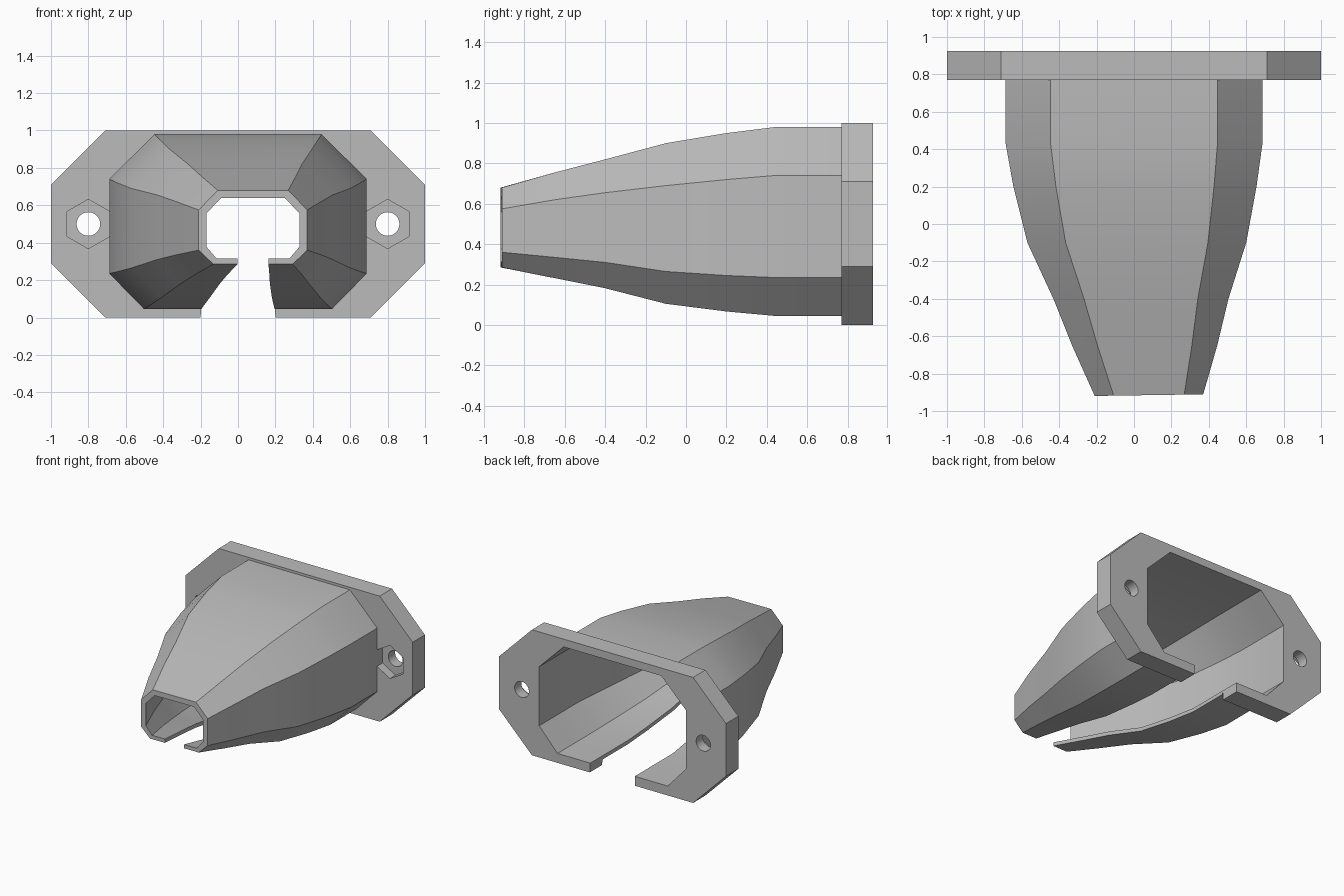
import bpy
import bmesh
import math

cube = bpy.data.objects.get("Cube")
if cube:
    bpy.data.objects.remove(cube, do_unlink=True)

grey = bpy.data.materials.new("plain grey")
grey.use_nodes = True
grey.diffuse_color = (0.5, 0.5, 0.5, 1)
grey.node_tree.nodes["Principled BSDF"].inputs["Base Color"].default_value = (0.5, 0.5, 0.5, 1)

WALL, FLOOR = 0.042, 0.03
FLANGE_FRONT, FLANGE_BACK = 0.77, 0.925


def outer_half(w, low, side_low, side_high, top):
    """Half octagon from the slot edge, round the side, to the roof corner."""
    return [(0.285 * w, low), (0.73 * w, low), (w, side_low),
            (w, side_high), (0.65 * w, top)]


def inner_half(half):
    """The same half octagon moved inward by the wall thickness."""
    (s, low), (b, _), (w, side_low), (_, side_high), (t, top) = half
    k = 0.41 * WALL
    return [(s, low + FLOOR), (b - k, low + FLOOR), (w - WALL, side_low + k),
            (w - WALL, side_high - k), (t - k, top - WALL)]


def mirrored(half, c):
    return [(c + x, z) for x, z in half] + [(c - x, z) for x, z in reversed(half)]


def loft(name, sections, cap_back):
    """Skin slotted wall sections (y, centre, outer half, inner half, lean)."""
    bm = bmesh.new()
    rings = []
    for y, c, outer, inner, lean in sections:
        pts = mirrored(outer, c) + mirrored(inner, c)[::-1]
        rings.append([bm.verts.new((x, y + lean * (x - c), z)) for x, z in pts])
    n = len(rings[0])
    for a, b in zip(rings, rings[1:]):
        for i in range(n):
            j = (i + 1) % n
            bm.faces.new((a[i], a[j], b[j], b[i]))
    for ring in [rings[0]] + ([rings[-1]] if cap_back else []):
        for i in range(n // 2 - 1):
            bm.faces.new((ring[i], ring[i + 1], ring[n - 2 - i], ring[n - 1 - i]))
    bmesh.ops.recalc_face_normals(bm, faces=bm.faces)
    mesh = bpy.data.meshes.new(name)
    bm.to_mesh(mesh)
    bm.free()
    mesh.materials.append(grey)
    obj = bpy.data.objects.new(name, mesh)
    bpy.context.collection.objects.link(obj)
    return obj


def activate(obj):
    bpy.ops.object.select_all(action='DESELECT')
    obj.select_set(True)
    bpy.context.view_layer.objects.active = obj


def drill(target, sides, radius, x, y0, y1):
    """Cut a straight prism along y out of the target."""
    bpy.ops.mesh.primitive_cylinder_add(
        vertices=sides, radius=radius, depth=y1 - y0,
        location=(x, (y0 + y1) / 2, 0.5), rotation=(math.pi / 2, 0, 0))
    cutter = bpy.context.object
    cutter.hide_render = True
    activate(target)
    mod = target.modifiers.new("hole", 'BOOLEAN')
    mod.operation = 'DIFFERENCE'
    mod.solver = 'EXACT'
    mod.object = cutter
    bpy.ops.object.modifier_apply(modifier=mod.name)
    bpy.data.objects.remove(cutter, do_unlink=True)


# Tapering shroud: y, centre x, half width, floor, lower side, upper side, roof
stations = [
    (-0.915, 0.08, 0.29, 0.285, 0.36, 0.575, 0.68),
    (-0.65, 0.057, 0.388, 0.232, 0.335, 0.62, 0.755),
    (-0.40, 0.037, 0.468, 0.182, 0.31, 0.655, 0.82),
    (-0.10, 0.015, 0.585, 0.105, 0.265, 0.69, 0.90),
    (0.20, 0.005, 0.65, 0.067, 0.245, 0.72, 0.95),
    (0.44, 0, 0.688, 0.045, 0.235, 0.74, 0.98),
    (FLANGE_FRONT, 0, 0.688, 0.045, 0.235, 0.74, 0.98),
]
sections = []
for i, (y, c, *sizes) in enumerate(stations):
    half = outer_half(*sizes)
    sections.append((y, c, half, inner_half(half), 0.015 if i == 0 else 0))
shroud = loft("shroud", sections, cap_back=False)
activate(shroud)
bpy.ops.object.shade_smooth_by_angle(angle=math.radians(25))

# Mounting flange: slotted octagon plate sharing the shroud's opening
plate = [(0.2, 0), (0.71, 0), (1, 0.29), (1, 0.71), (0.71, 1)]
opening = sections[-1][3]
flange = loft("mounting_flange",
              [(y, 0, plate, opening, 0) for y in (FLANGE_FRONT, FLANGE_BACK)],
              cap_back=True)

# Screw holes with hexagonal nut pockets
for x in (-0.8, 0.8):
    drill(flange, 32, 0.063, x, 0.7, 1.0)
    drill(flange, 6, 0.132, x, 0.7, 0.84)
activate(flange)
bpy.ops.object.shade_smooth_by_angle(angle=math.radians(25))
